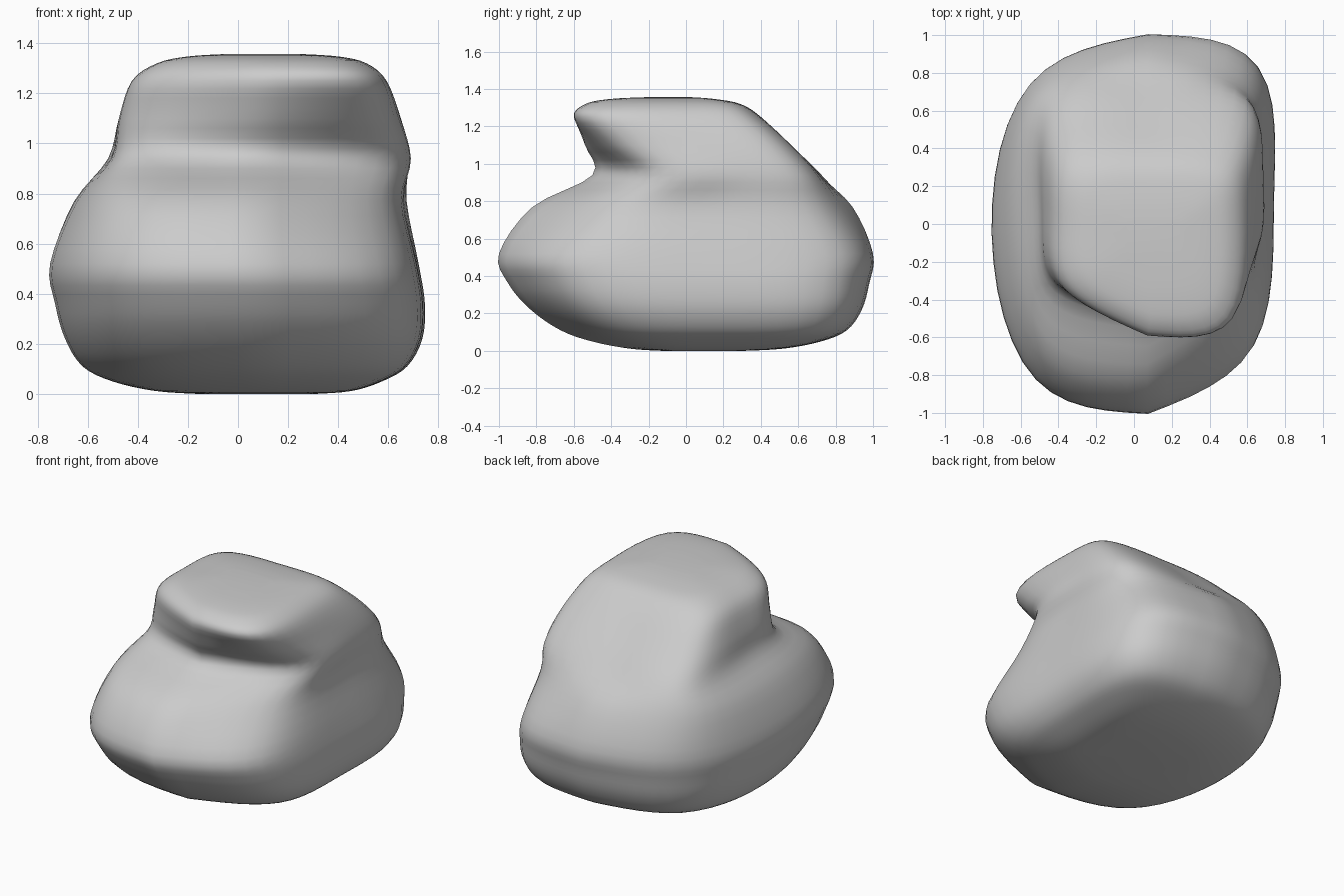
import bpy, bmesh
from mathutils import Vector

if "Cube" in bpy.data.objects:
    bpy.data.objects.remove(bpy.data.objects["Cube"])

MID = 0.07          # soft ridge running over front and back
AROUND, UP = 6, 4   # segments per span


def ring(z, front, back, rf, r, rb, lb, l, lf):
    """Eight surface points, counter-clockwise from front middle."""
    pts = [(MID, front), rf, r, rb, (MID, back), lb, l, lf]
    return [Vector((x, y, z)) for x, y in pts]


def squeeze(base, z, x0, x1, y0, y1):
    """Copy a ring, fitted to new x and y extents."""
    l, r, f, b = base[6].x, base[2].x, base[0].y, base[4].y
    return [Vector((x0 + (p.x - l) * (x1 - x0) / (r - l),
                    y0 + (p.y - f) * (y1 - y0) / (b - f), z)) for p in base]


def smooth_half(t):
    """Cubic B-spline through the target points, open at both ends."""
    c = [p.copy() for p in t]
    for _ in range(25):
        for i in range(1, len(c) - 1):
            c[i] += t[i] - (c[i - 1] + 4 * c[i] + c[i + 1]) / 6
    c = [2 * c[0] - c[1]] + c + [2 * c[-1] - c[-2]]
    out = []
    for i in range(len(t) - 1):
        for k in range(AROUND):
            u = k / AROUND
            w = ((1 - u) ** 3, 3 * u**3 - 6 * u * u + 4,
                 -3 * u**3 + 3 * u * u + 3 * u + 1, u**3)
            out.append(sum((c[i + j] * w[j] for j in range(4)), Vector()) / 6)
    return out


def catmull(a, b, c, d, u):
    return 0.5 * (2 * b + (c - a) * u + (2 * a - 5 * b + 4 * c - d) * u * u
                  + (3 * b - a - 3 * c + d) * u**3)


# Main cross-sections: wide belly, shoulder, notch, overhang, crown
belly = ring(0.52, -1.0, 1.0, (0.62, -0.64), (0.715, 0.1), (0.64, 0.83),
             (-0.55, 0.74), (-0.75, -0.05), (-0.52, -0.82))
shoulder = ring(0.77, -0.82, 0.89, (0.57, -0.42), (0.665, 0.15), (0.60, 0.70),
                (-0.52, 0.69), (-0.65, 0.0), (-0.47, -0.68))
notch = ring(0.94, -0.5, 0.71, (0.61, -0.2), (0.685, 0.25), (0.59, 0.65),
             (-0.45, 0.63), (-0.51, 0.05), (-0.42, -0.36))
overhang = ring(1.1, -0.54, 0.55, (0.56, -0.36), (0.65, 0.15), (0.56, 0.52),
                (-0.40, 0.49), (-0.475, 0.05), (-0.40, -0.32))
crown = ring(1.25, -0.59, 0.40, (0.52, -0.5), (0.59, 0.05), (0.50, 0.36),
             (-0.35, 0.34), (-0.42, 0.0), (-0.36, -0.34))

# Rounded underside and top are squeezed copies of belly and crown
levels = [squeeze(belly, *a) for a in (
    (0.0, -0.15, 0.3, -0.12, 0.3), (0.012, -0.33, 0.45, -0.3, 0.52),
    (0.05, -0.5, 0.57, -0.5, 0.72), (0.11, -0.62, 0.67, -0.67, 0.86),
    (0.22, -0.69, 0.73, -0.83, 0.94), (0.36, -0.73, 0.74, -0.95, 0.98))]
levels += [belly, shoulder, notch, overhang, crown]
levels += [squeeze(crown, *a) for a in (
    (1.32, -0.32, 0.51, -0.53, 0.29), (1.347, -0.2, 0.40, -0.4, 0.15),
    (1.357, -0.05, 0.25, -0.2, 0.02))]

# Round every section, one half at a time so the middle ridge stays
rings = [smooth_half(p[:5]) + smooth_half(p[4:] + p[:1]) for p in levels]

# Blend between sections vertically
rows = []
for i in range(len(rings) - 1):
    a, b, c, d = (rings[max(0, min(len(rings) - 1, i + k))] for k in (-1, 0, 1, 2))
    for k in range(UP):
        rows.append([catmull(*q, k / UP) for q in zip(a, b, c, d)])
rows.append(rings[-1])

# Skin the boulder
bm = bmesh.new()
grid = [[bm.verts.new(p) for p in row] for row in rows]
n = len(grid[0])
for lo, hi in zip(grid, grid[1:]):
    for j in range(n):
        k = (j + 1) % n
        bm.faces.new((lo[j], lo[k], hi[k], hi[j]))
bm.faces.new(grid[0][::-1])
bm.faces.new(grid[-1])
for f in bm.faces:
    f.smooth = True
mesh = bpy.data.meshes.new("boulder")
bm.to_mesh(mesh)
bm.free()
boulder = bpy.data.objects.new("boulder", mesh)
bpy.context.collection.objects.link(boulder)
